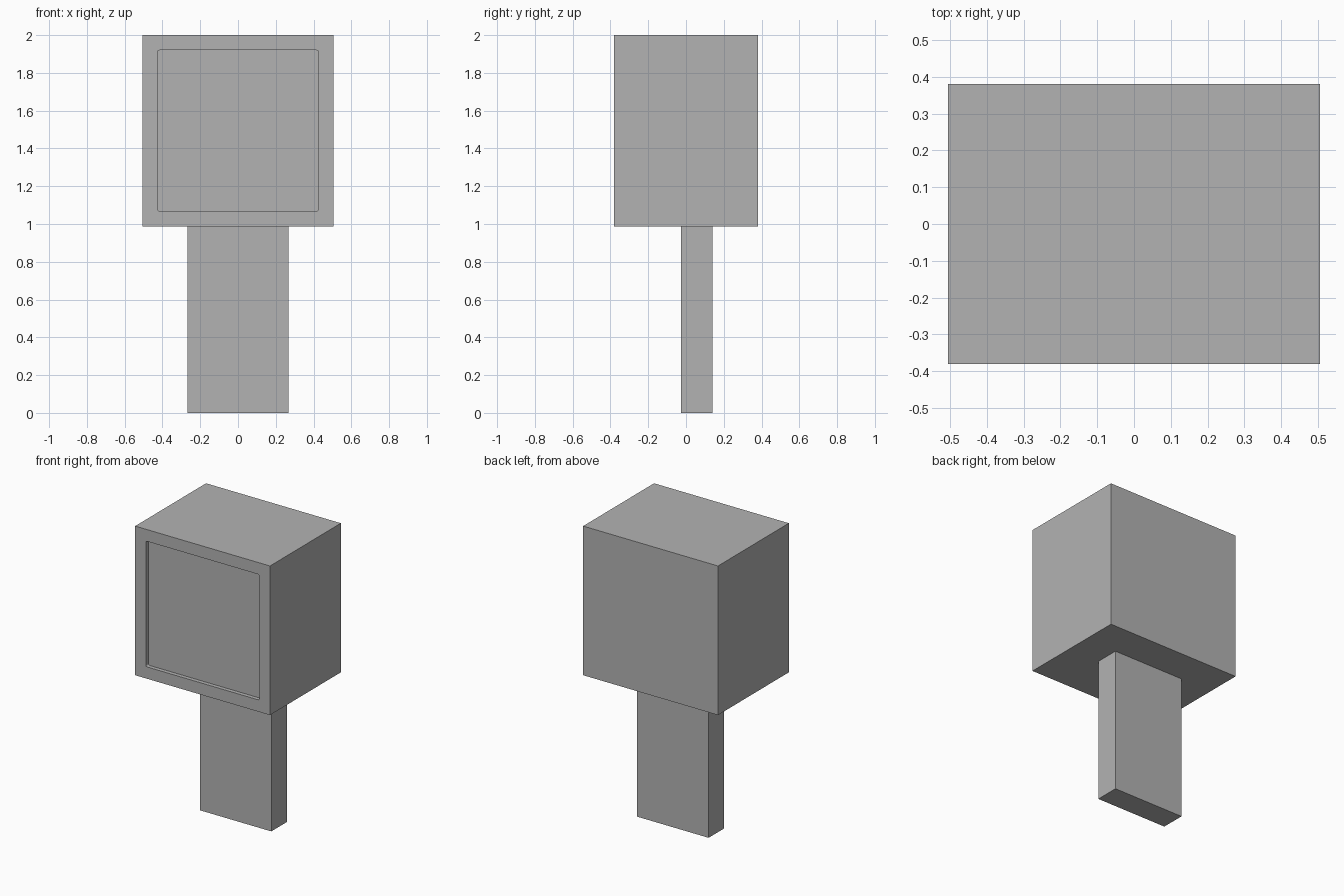
import bpy
import bmesh

default = bpy.data.objects.get("Cube")
if default:
    bpy.data.objects.remove(default, do_unlink=True)

grey = bpy.data.materials.new("plain_grey")
grey.use_nodes = True
grey.diffuse_color = (0.45, 0.45, 0.45, 1)
grey.node_tree.nodes["Principled BSDF"].inputs["Base Color"].default_value = (0.45, 0.45, 0.45, 1)


def box(name, low, high, corner=0.0):
    """Box between two corners; 'corner' rounds the edges that run along y."""
    bm = bmesh.new()
    bmesh.ops.create_cube(bm, size=1)
    for v in bm.verts:
        v.co = [(a + b) / 2 + c * (b - a) for a, b, c in zip(low, high, v.co)]
    if corner:
        edges = [e for e in bm.edges
                 if abs(e.verts[0].co.y - e.verts[1].co.y) > 0.001]
        bmesh.ops.bevel(bm, geom=edges, offset=corner, segments=3,
                        profile=0.5, affect='EDGES')
    mesh = bpy.data.meshes.new(name)
    bm.to_mesh(mesh)
    bm.free()
    mesh.materials.append(grey)
    obj = bpy.data.objects.new(name, mesh)
    bpy.context.collection.objects.link(obj)
    return obj


# Head with a shallow round-cornered recess in its front
head = box("head", (-0.506, -0.38, 0.988), (0.506, 0.38, 2))
cutter = box("recess_cutter", (-0.426, -0.5, 1.068), (0.426, -0.353, 1.92), 0.01)
cutter.hide_render = True
cut = head.modifiers.new("recess", 'BOOLEAN')
cut.operation = 'DIFFERENCE'
cut.solver = 'EXACT'
cut.object = cutter
bpy.context.view_layer.objects.active = head
bpy.ops.object.modifier_apply(modifier=cut.name)
bpy.data.objects.remove(cutter, do_unlink=True)

# Flat post under the head, set slightly towards the back
box("post", (-0.268, -0.026, 0), (0.268, 0.14, 0.988))
